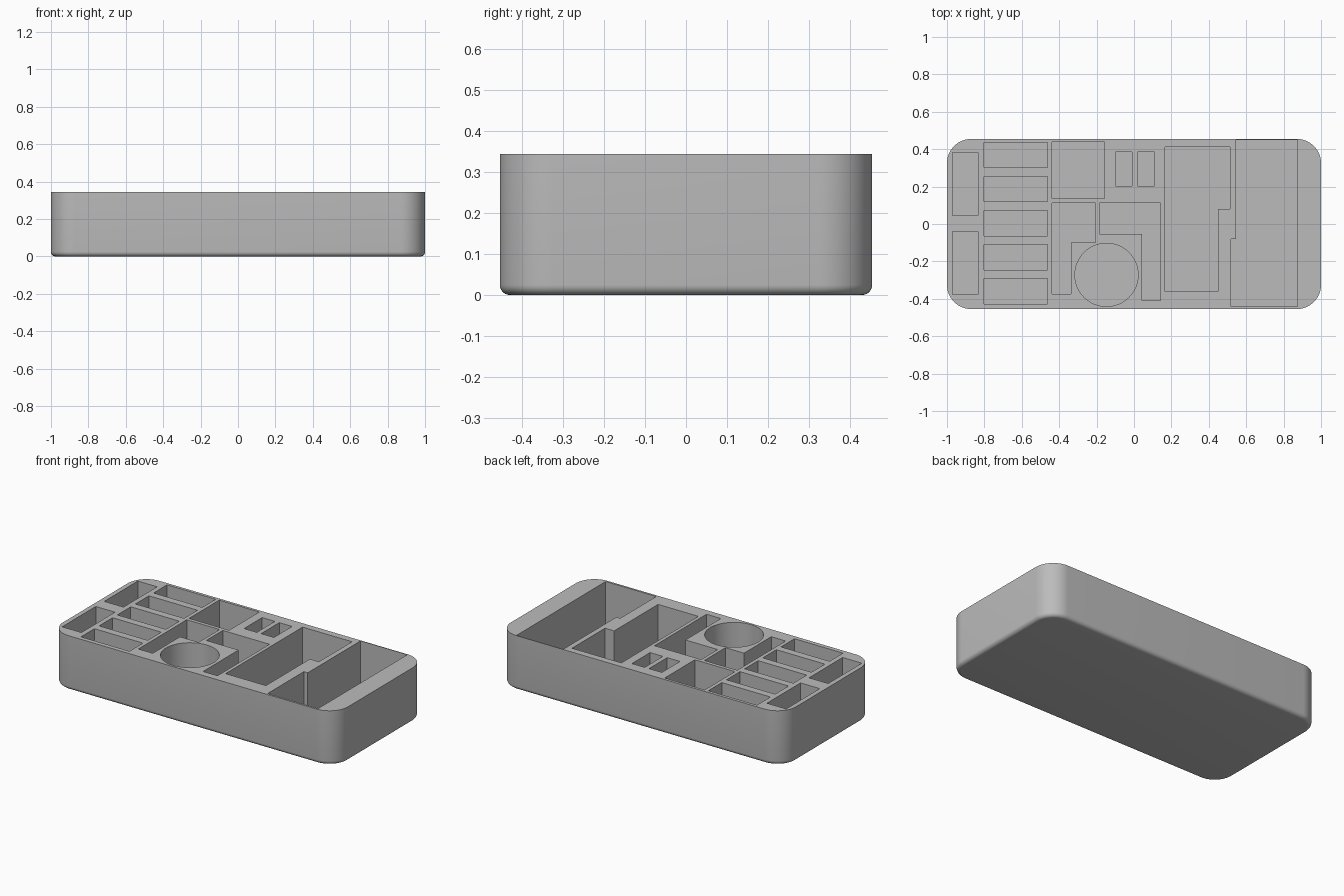
import bpy, bmesh, math

if "Cube" in bpy.data.objects:
    bpy.data.objects.remove(bpy.data.objects["Cube"])

HEIGHT, HALF_X, HALF_Y, CORNER, FLOOR = 0.345, 1.0, 0.455, 0.13, 0.03

grey = bpy.data.materials.new("light grey")
grey.use_nodes = True
grey.diffuse_color = (0.5, 0.5, 0.5, 1)
grey.node_tree.nodes["Principled BSDF"].inputs["Base Color"].default_value = (0.5, 0.5, 0.5, 1)


def prism(name, outline, z0, z1):
    """Closed solid from a 2D outline."""
    bm = bmesh.new()
    base = bm.faces.new([bm.verts.new((x, y, z0)) for x, y in outline])
    top = bmesh.ops.extrude_face_region(bm, geom=[base])["geom"]
    bmesh.ops.translate(bm, vec=(0, 0, z1 - z0),
                        verts=[v for v in top if isinstance(v, bmesh.types.BMVert)])
    bmesh.ops.recalc_face_normals(bm, faces=bm.faces[:])
    mesh = bpy.data.meshes.new(name)
    bm.to_mesh(mesh)
    bm.free()
    obj = bpy.data.objects.new(name, mesh)
    bpy.context.collection.objects.link(obj)
    mesh.materials.append(grey)
    return obj


def arc(cx, cy, r, start, sweep, n):
    return [(cx + r * math.cos(start + sweep * i / n),
             cy + r * math.sin(start + sweep * i / n)) for i in range(n + 1)]


def rect(x0, x1, y0, y1):
    return [(x0, y0), (x1, y0), (x1, y1), (x0, y1)]


# Tray body: rounded rectangle with a softened bottom edge
outline = []
for i, (sx, sy) in enumerate([(1, 1), (-1, 1), (-1, -1), (1, -1)]):
    outline += arc(sx * (HALF_X - CORNER), sy * (HALF_Y - CORNER), CORNER,
                   i * math.pi / 2, math.pi / 2, 16)
tray = prism("tray", outline, 0, HEIGHT)
bm = bmesh.new()
bm.from_mesh(tray.data)
rim = [e for e in bm.edges if all(v.co.z < 0.001 for v in e.verts)]
bmesh.ops.bevel(bm, geom=rim, offset=0.025, segments=6, profile=0.5, affect="EDGES")
bm.to_mesh(tray.data)
bm.free()

# Compartments: outline and floor height
pockets = [(rect(-0.97, -0.835, y, y + 0.337), FLOOR) for y in (-0.377, 0.045)]
pockets += [(rect(-0.803, -0.462, y, y + 0.135), FLOOR)
            for y in (-0.427 + 0.182 * i for i in range(5))]
pockets += [(rect(x, x + 0.09, 0.203, 0.385), FLOOR) for x in (-0.1, 0.02)]
pockets += [
    (rect(-0.438, -0.157, 0.135, 0.438), FLOOR),
    ([(-0.438, 0.112), (-0.438, -0.373), (-0.337, -0.373), (-0.337, -0.1),
      (-0.207, -0.1), (-0.207, 0.112)], FLOOR),
    ([(-0.185, 0.112), (-0.185, -0.054), (0.042, -0.054), (0.042, -0.41),
      (0.143, -0.41), (0.143, 0.112)], FLOOR),
    (arc(-0.147, -0.272, 0.169, 0, 2 * math.pi, 64)[:-1], FLOOR),
    ([(0.165, 0.412), (0.165, -0.36), (0.448, -0.36), (0.448, 0.08),
      (0.512, 0.08), (0.512, 0.412)], FLOOR),
    ([(0.545, 0.45), (0.545, -0.08), (0.518, -0.08), (0.518, -0.442),
      (0.873, -0.442), (0.873, 0.45)], FLOOR),
]
cutters = []
for i, (shape, floor) in enumerate(pockets):
    cutter = prism(f"pocket_cutter_{i + 1}", shape, floor, HEIGHT + 0.1)
    cutter.hide_render = True
    cutters.append(cutter)
    mod = tray.modifiers.new("pocket", "BOOLEAN")
    mod.operation, mod.solver, mod.object = "DIFFERENCE", "EXACT", cutter

# Bake the cuts, then drop the cutters
bpy.context.view_layer.update()
cut = bpy.data.meshes.new_from_object(
    tray.evaluated_get(bpy.context.evaluated_depsgraph_get()))
tray.modifiers.clear()
tray.data = cut
for cutter in cutters:
    bpy.data.objects.remove(cutter)

bpy.ops.object.select_all(action="DESELECT")
tray.select_set(True)
bpy.context.view_layer.objects.active = tray
bpy.ops.object.shade_smooth_by_angle(angle=math.radians(30))
